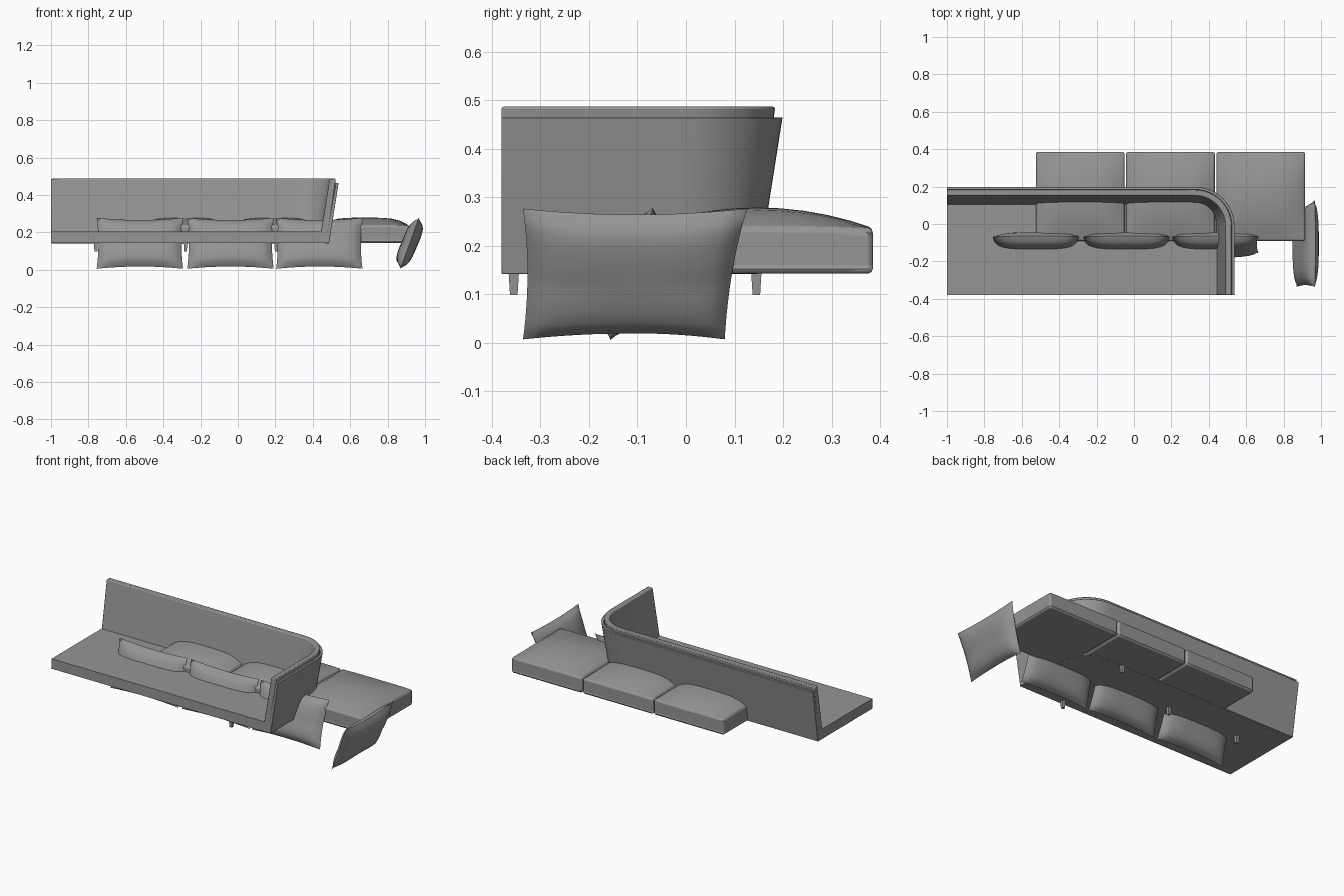
import bpy, bmesh
from math import sin, cos, pi, radians
from mathutils import Matrix, Vector

cube = bpy.data.objects.get("Cube")
if cube:
    bpy.data.objects.remove(cube, do_unlink=True)

fabric = bpy.data.materials.new("grey fabric")
fabric.use_nodes = True
GREY = (0.3, 0.3, 0.3, 1)
fabric.diffuse_color = GREY
fabric.node_tree.nodes["Principled BSDF"].inputs["Base Color"].default_value = GREY


def finish(name, bm, bevel=0, segments=2):
    """Turn a bmesh into a smooth shaded object with softened edges."""
    bmesh.ops.recalc_face_normals(bm, faces=bm.faces[:])
    mesh = bpy.data.meshes.new(name)
    bm.to_mesh(mesh)
    bm.free()
    mesh.materials.append(fabric)
    obj = bpy.data.objects.new(name, mesh)
    bpy.context.collection.objects.link(obj)
    if bevel:
        mod = obj.modifiers.new("soft edges", "BEVEL")
        mod.width, mod.segments = bevel, segments
        mod.limit_method = "ANGLE"
        mod.angle_limit = radians(40)
    bpy.ops.object.select_all(action="DESELECT")
    obj.select_set(True)
    bpy.context.view_layer.objects.active = obj
    bpy.ops.object.shade_smooth_by_angle(angle=radians(35))
    return obj


# Outline of the back and arm: position and outward direction
ARM_X, BACK_Y, FRONT_Y, RADIUS = 0.487, 0.148, -0.38, 0.16
path = [(Vector((-1, BACK_Y)), Vector((0, 1)))]
for i in range(15):
    a = pi / 2 * (1 - i / 14)
    n = Vector((cos(a), sin(a)))
    path.append((Vector((ARM_X - RADIUS, BACK_Y - RADIUS)) + n * RADIUS, n))
path.append((Vector((ARM_X, FRONT_Y)), Vector((1, 0))))


def sweep(name, profile, bevel):
    """Sweep an (outward offset, height) profile along the outline."""
    bm = bmesh.new()
    rings = [[bm.verts.new((*(p + n * d), z)) for d, z in profile] for p, n in path]
    count = len(profile)
    for a, b in zip(rings, rings[1:]):
        for j in range(count):
            k = (j + 1) % count
            bm.faces.new((a[j], a[k], b[k], b[j]))
    bm.faces.new(rings[0])
    bm.faces.new(rings[-1])
    return finish(name, bm, bevel)


sweep("backrest_shell", [(0, 0.142), (0.051, 0.465), (0.036, 0.465), (-0.02, 0.142)], 0.002)
sweep("backrest_padding", [(-0.046, 0.19), (0.004, 0.487), (0.036, 0.487), (-0.005, 0.19)], 0.005)

# Platform with a rounded back corner
bm = bmesh.new()
outline = [p for p, n in path] + [Vector((-1, FRONT_Y))]
face = bm.faces.new([bm.verts.new((p.x, p.y, 0.143)) for p in outline])
top = bmesh.ops.extrude_face_region(bm, geom=[face])["geom"]
bmesh.ops.translate(bm, vec=(0, 0, 0.061), verts=[v for v in top if isinstance(v, bmesh.types.BMVert)])
finish("platform", bm)


# Crowned seat cushions
def seat_cushion(name, x):
    bm = bmesh.new()
    bmesh.ops.create_cube(bm, size=2)
    bmesh.ops.subdivide_edges(bm, edges=bm.edges[:], cuts=9, use_grid_fill=True)
    for v in bm.verts:
        u, w, h = v.co
        crown = 0.042 * (1 - u ** 4) * (1 - w ** 2) * (h + 1) / 2
        v.co = (x + u * 0.237, 0.147 + w * 0.238, 0.19 + h * 0.047 + crown)
    finish(name, bm, 0.01)


for name, x in (("right", -0.287), ("middle", 0.195), ("left", 0.678)):
    seat_cushion(name + "_seat_cushion", x)


# Pillows: two domed sheets joined at a seam, with pulled corners and a fold
def pillow(name, centre, turn, tilt, taper=0):
    bm = bmesh.new()
    for side in (-1, 1):
        sheet = bmesh.ops.create_grid(bm, x_segments=20, y_segments=14, size=1)["verts"]
        for v in sheet:
            u, w = v.co.x, v.co.y
            puff = max(0, (1 - u ** 4) * (1 - w ** 4)) ** 0.6
            fold = 1 - 0.12 * max(0, 1 - abs(w + 0.1) * 4) * abs(u)
            x = u * 0.231 * (1 - 0.04 * (1 - w * w))
            if u < 0:
                x *= 1 + taper * (w - 1) / 2
            y = w * 0.143 * (1 - 0.07 * (1 - u * u))
            v.co = (x, y, side * 0.043 * puff * fold + 0.008 * u * u * w)
    bmesh.ops.remove_doubles(bm, verts=bm.verts[:], dist=0.0005)
    bm.transform(Matrix.Translation(centre) @ Matrix.Rotation(turn, 4, "Z")
                 @ Matrix.Rotation(pi / 2 - tilt, 4, "X"))
    finish(name, bm)


for name, x in (("right", -0.525), ("middle", -0.04), ("left", 0.435)):
    pillow(name + "_back_pillow", (x, -0.112, 0.142), 0, radians(21))
pillow("end_pillow", (0.918, -0.105, 0.142), -pi / 2, radians(23), 0.2)

# Short tapered legs
for i, (x, y) in enumerate([(-0.76, -0.04), (-0.28, -0.04), (0.205, 0.145), (0.205, -0.355)]):
    bm = bmesh.new()
    bmesh.ops.create_cone(bm, cap_ends=True, segments=4, radius1=0.011, radius2=0.015, depth=0.046)
    bm.transform(Matrix.Translation((x, y, 0.122)) @ Matrix.Rotation(pi / 4, 4, "Z"))
    finish("leg_%d" % (i + 1), bm)
